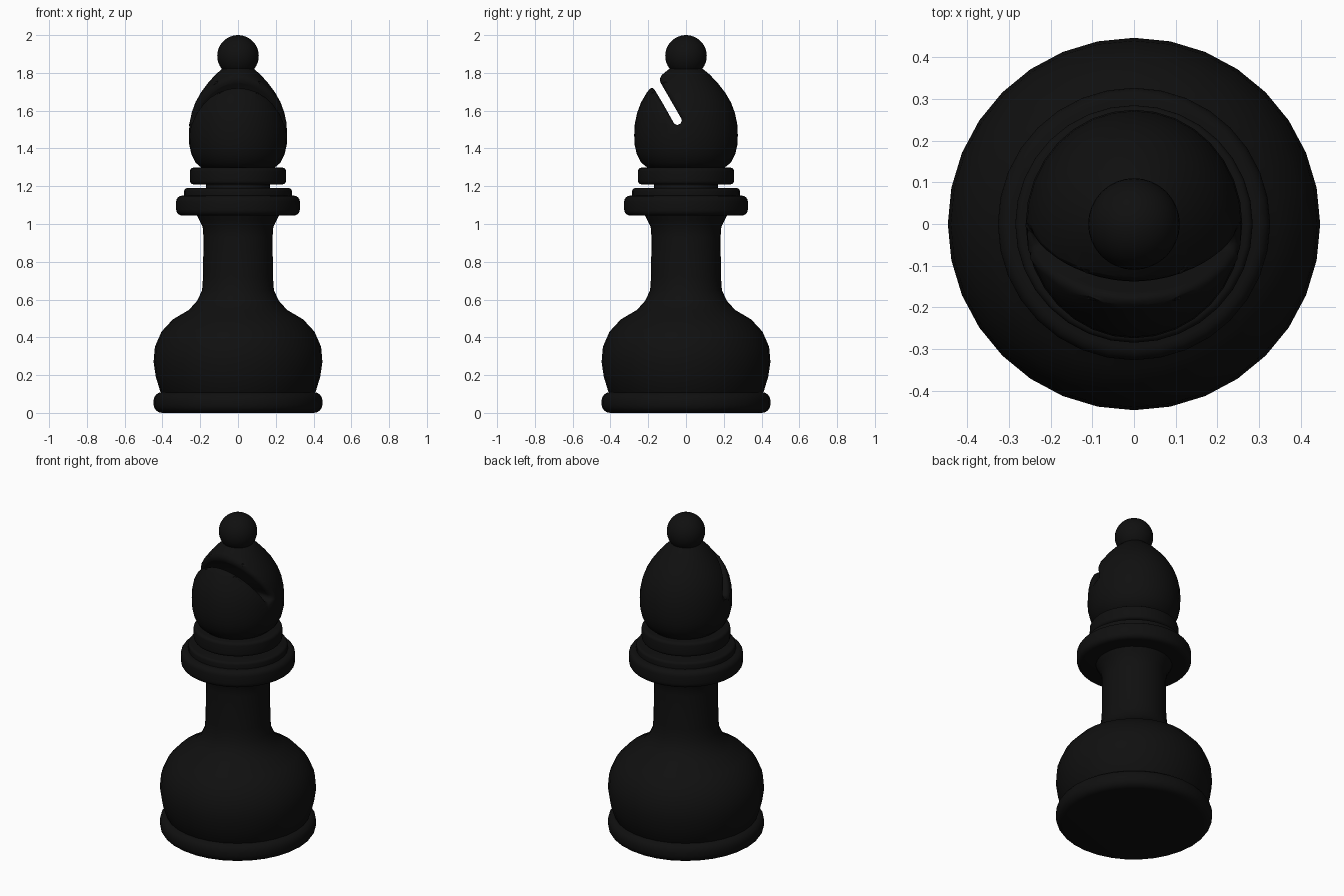
import bpy, bmesh, math
from mathutils import Vector

if "Cube" in bpy.data.objects:
    bpy.data.objects.remove(bpy.data.objects["Cube"])

SIDES = 32
black = bpy.data.materials.new("black")
black.diffuse_color = (0.005, 0.005, 0.005, 1)
black.use_nodes = True
black.node_tree.nodes["Principled BSDF"].inputs["Base Color"].default_value = black.diffuse_color


def add_object(name, bm, angle=50):
    bmesh.ops.recalc_face_normals(bm, faces=bm.faces)
    mesh = bpy.data.meshes.new(name)
    bm.to_mesh(mesh)
    bm.free()
    obj = bpy.data.objects.new(name, mesh)
    bpy.context.collection.objects.link(obj)
    mesh.materials.append(black)
    bpy.ops.object.select_all(action='DESELECT')
    obj.select_set(True)
    bpy.context.view_layer.objects.active = obj
    bpy.ops.object.shade_smooth_by_angle(angle=math.radians(angle))
    return obj


def lathe(name, profile, sides=SIDES, sy=1.0):
    """Closed solid of revolution from (radius, height) points."""
    bm = bmesh.new()
    rings = []
    for r, z in profile:
        rings.append([bm.verts.new((r * math.cos(2 * math.pi * i / sides),
                                    sy * r * math.sin(2 * math.pi * i / sides), z))
                      for i in range(sides)])
    for a, b in zip(rings, rings[1:]):
        for i in range(sides):
            j = (i + 1) % sides
            bm.faces.new((a[i], a[j], b[j], b[i]))
    bm.faces.new(rings[0][::-1])
    bm.faces.new(rings[-1])
    return add_object(name, bm)


def disc(name, r, z0, z1, bevel, steps=4):
    """Flat disc with rounded rim."""
    arc = [math.pi / 2 * i / steps for i in range(steps + 1)]
    low = [(r - bevel + bevel * math.sin(t), z0 + bevel - bevel * math.cos(t)) for t in arc]
    high = [(r - bevel + bevel * math.cos(t), z1 - bevel + bevel * math.sin(t)) for t in arc]
    return lathe(name, low + high)


# Foot, body and stem
disc("foot_ring", 0.447, 0.0, 0.11, 0.045)
lathe("body_and_stem", [
    (0.39, 0.08), (0.412, 0.115), (0.435, 0.19), (0.447, 0.27), (0.44, 0.35),
    (0.405, 0.43), (0.345, 0.495), (0.26, 0.545), (0.215, 0.595), (0.19, 0.65),
    (0.185, 0.72), (0.183, 0.93), (0.187, 0.985), (0.205, 1.02), (0.225, 1.06)])

# Collars
disc("lower_collar", 0.327, 1.045, 1.15, 0.03)
disc("middle_collar", 0.285, 1.13, 1.19, 0.015)
lathe("collar_neck", [(0.17, 1.17), (0.17, 1.23)])
disc("upper_collar", 0.254, 1.21, 1.298, 0.018)

# Head, slightly deeper than wide
head = lathe("head", [
    (0.14, 1.28), (0.19, 1.295), (0.225, 1.325), (0.247, 1.37), (0.258, 1.42),
    (0.26, 1.47), (0.257, 1.53), (0.245, 1.59), (0.225, 1.645), (0.197, 1.695),
    (0.16, 1.745), (0.12, 1.79), (0.08, 1.825), (0.05, 1.84)], sy=1.055)

# Slanted slot with rounded end, cut through the front of the head
bm = bmesh.new()
end = Vector((0, -0.045, 1.547))
along = Vector((0, -0.5, 0.866))
across = Vector((0, 0.866, 0.5))
half = 0.023
outline = [end + half * (across * math.cos(t) - along * math.sin(t))
           for t in (math.pi * i / 6 for i in range(7))]
outline += [end + along * 0.6 - across * half, end + along * 0.6 + across * half]
left, right = ([bm.verts.new(p + Vector((x, 0, 0))) for p in outline] for x in (-0.5, 0.5))
for i in range(len(outline)):
    j = (i + 1) % len(outline)
    bm.faces.new((left[i], left[j], right[j], right[i]))
bm.faces.new(left)
bm.faces.new(right)
cutter = add_object("slot_cutter", bm)
cutter.hide_render = True
cutter.hide_set(True)

cut = head.modifiers.new("slot", 'BOOLEAN')
cut.operation = 'DIFFERENCE'
cut.solver = 'EXACT'
cut.object = cutter
weld = head.modifiers.new("weld", 'WELD')
weld.merge_threshold = 0.008
soft = head.modifiers.new("soft_lips", 'BEVEL')
soft.width = 0.025
soft.segments = 3
soft.limit_method = 'ANGLE'
soft.angle_limit = math.radians(48)
soft.use_clamp_overlap = False

# Ball finial
bm = bmesh.new()
bmesh.ops.create_uvsphere(bm, u_segments=SIDES, v_segments=20, radius=0.11)
bmesh.ops.translate(bm, verts=bm.verts, vec=(0, 0, 1.89))
add_object("finial_ball", bm)
